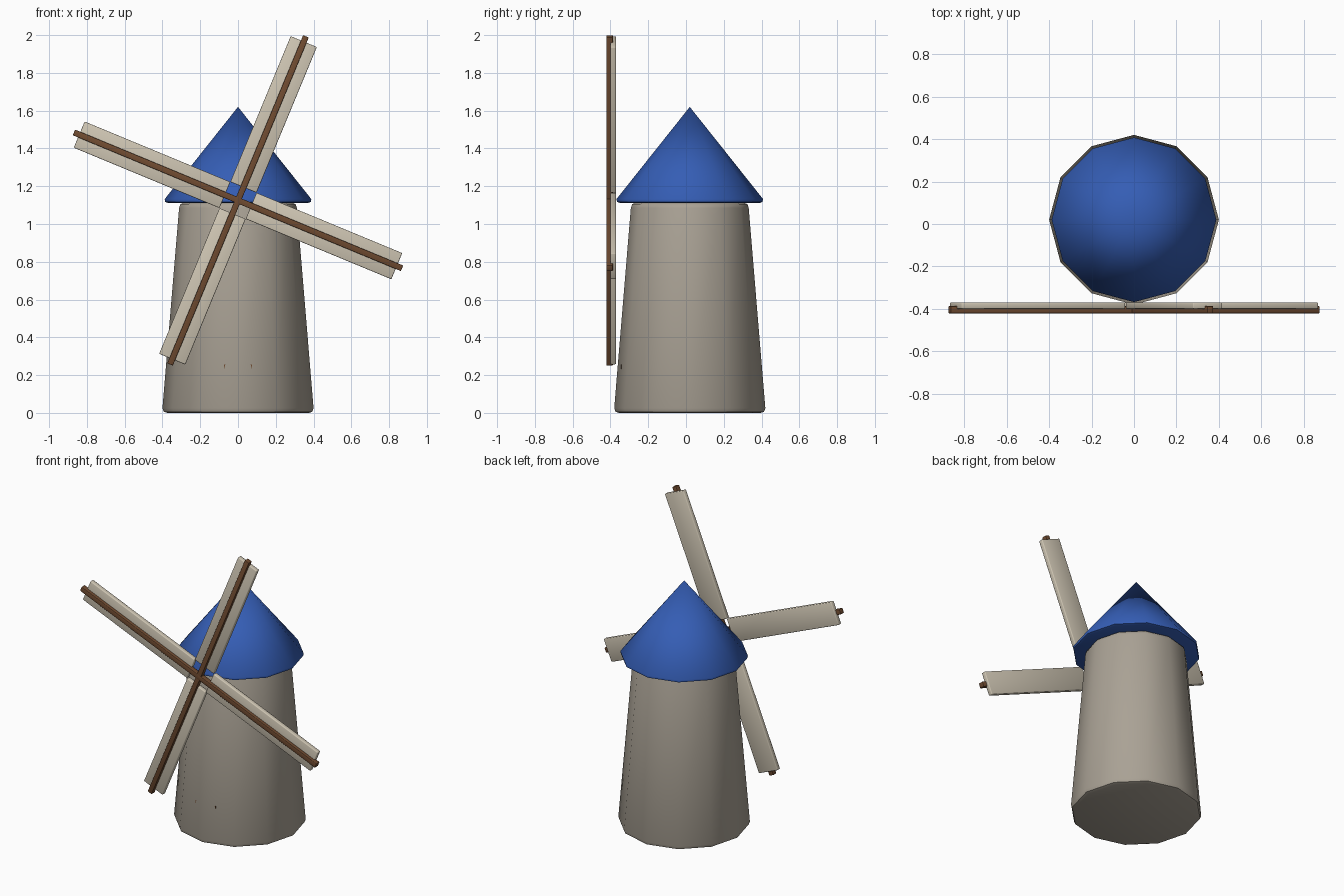
import bpy, bmesh
from math import cos, sin, pi, radians
from mathutils import Matrix

if "Cube" in bpy.data.objects:
    bpy.data.objects.remove(bpy.data.objects["Cube"])

SIDES = 12
CY = 0.02              # tower axis in y
HUB = (0, 0, 1.125)    # sail wheel centre
TILT = radians(22.5)


def material(name, color):
    m = bpy.data.materials.new(name)
    m.diffuse_color = (*color, 1)
    m.use_nodes = True
    m.node_tree.nodes["Principled BSDF"].inputs["Base Color"].default_value = m.diffuse_color
    return m


stone = material("stone", (0.40, 0.36, 0.30))
blue = material("blue_roof", (0.035, 0.11, 0.46))
wood = material("wood", (0.16, 0.07, 0.03))
cloth = material("cloth", (0.62, 0.56, 0.45))


def finish(bm, name, mat, angle):
    bmesh.ops.recalc_face_normals(bm, faces=bm.faces)
    me = bpy.data.meshes.new(name)
    bm.to_mesh(me)
    bm.free()
    me.materials.append(mat)
    ob = bpy.data.objects.new(name, me)
    bpy.context.collection.objects.link(ob)
    bpy.ops.object.select_all(action='DESELECT')
    ob.select_set(True)
    bpy.context.view_layer.objects.active = ob
    bpy.ops.object.shade_smooth_by_angle(angle=radians(angle))
    return ob


def lathe(name, profile, mat):
    """Revolve (radius, z) points; ends with radius 0 become a tip, others a flat cap."""
    bm = bmesh.new()
    rings = []
    for r, z in profile:
        n = SIDES if r > 0 else 1
        rings.append([bm.verts.new((r * cos(2 * pi * i / SIDES),
                                    CY + r * sin(2 * pi * i / SIDES), z)) for i in range(n)])
    for a, b in zip(rings, rings[1:]):
        for i in range(SIDES):
            j = (i + 1) % SIDES
            if len(b) == 1:
                bm.faces.new((a[i], a[j], b[0]))
            else:
                bm.faces.new((a[i], a[j], b[j], b[i]))
    for ring in (rings[0], rings[-1]):
        if len(ring) > 1:
            bm.faces.new(ring)
    return finish(bm, name, mat, 50)


def box(name, lo, hi, mat, bevel=0.0, turn=None):
    """Box between two corners, bevelled, optionally turned about y around the hub."""
    bm = bmesh.new()
    bmesh.ops.create_cube(bm, size=1)
    for v in bm.verts:
        v.co = [lo[k] + (v.co[k] + 0.5) * (hi[k] - lo[k]) for k in range(3)]
    if bevel:
        bmesh.ops.bevel(bm, geom=bm.edges[:], offset=bevel, segments=2,
                        profile=0.5, affect='EDGES')
    if turn is not None:
        bm.transform(Matrix.Translation(HUB) @ Matrix.Rotation(turn, 4, 'Y'))
    return finish(bm, name, mat, 50)


# Tapered tower with rounded rims
lathe("tower", [(0.375, 0), (0.393, 0.006), (0.40, 0.025),
                (0.312, 1.085), (0.305, 1.105), (0.287, 1.112)], stone)

# Conical roof with a thin rounded eave
lathe("roof", [(0.372, 1.112), (0.385, 1.117), (0.388, 1.132), (0, 1.62)], blue)

# Door, almost flush inside the tower wall
box("door", (-0.075, -0.343, 0.02), (0.075, -0.30, 0.255), wood)

# Two crossing spars
for k in range(2):
    box(f"spar_{k + 1}", (-0.016, -0.421, -0.94), (0.016, -0.387, 0.94),
        wood, 0.003, TILT + k * pi / 2)

# Four sails behind the spars
for k in range(4):
    box(f"sail_{k + 1}", (-0.075, -0.40, 0.075), (0.075, -0.37, 0.91),
        cloth, 0.005, TILT + k * pi / 2)
